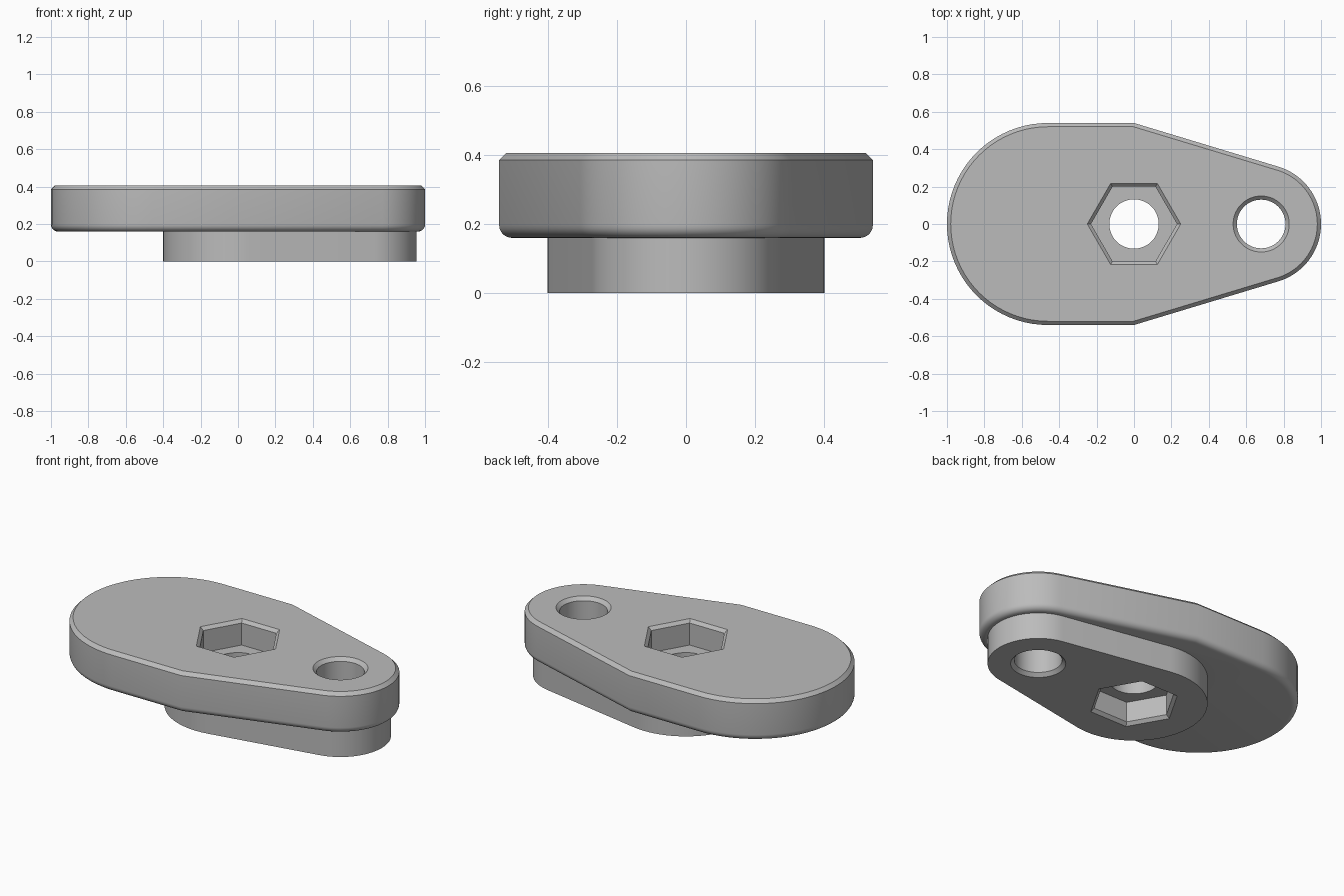
import bpy, bmesh
from math import sin, cos, pi, asin, atan2, hypot, radians

if "Cube" in bpy.data.objects:
    bpy.data.objects.remove(bpy.data.objects["Cube"])

TOP, STEP = 0.405, 0.16
PIN_X = 0.68
SEG = 40

grey = bpy.data.materials.new("plain grey")
grey.use_nodes = True
colour = (0.5, 0.5, 0.5, 1)
grey.diffuse_color = colour
grey.node_tree.nodes["Principled BSDF"].inputs["Base Color"].default_value = colour


def loft(name, rings):
    """Closed solid through stacked loops, each given as (points, z)."""
    bm = bmesh.new()
    loops = [[bm.verts.new((x, y, z)) for x, y in pts] for pts, z in rings]
    n = len(loops[0])
    for low, high in zip(loops, loops[1:]):
        for i in range(n):
            j = (i + 1) % n
            bm.faces.new((low[i], low[j], high[j], high[i]))
    bm.faces.new(loops[0][::-1])
    bm.faces.new(loops[-1])
    bmesh.ops.recalc_face_normals(bm, faces=bm.faces)
    mesh = bpy.data.meshes.new(name)
    bm.to_mesh(mesh)
    bm.free()
    mesh.materials.append(grey)
    obj = bpy.data.objects.new(name, mesh)
    bpy.context.collection.objects.link(obj)
    return obj


def arc(cx, r, start, end, n=SEG):
    steps = [start + (end - start) * i / n for i in range(n + 1)]
    return [(cx + r * cos(a), r * sin(a)) for a in steps]


def polygon(cx, r, n):
    return arc(cx, r, 0, 2 * pi, n)[:-1]


def plate_outline(inset):
    """Wide round end, straight flanks, then a taper to the small round end."""
    wide, small = 0.54, 0.32
    phi = asin(small / hypot(wide, PIN_X)) + atan2(PIN_X, wide)
    w, s = wide - inset, small - inset
    corner = PIN_X + (s - w * sin(phi)) / cos(phi)
    return (arc(PIN_X, s, -phi, phi) + [(corner, w)]
            + arc(wide - 1, w, pi / 2, 3 * pi / 2) + [(corner, -w)])


def boss_outline():
    big, small = 0.4, 0.275
    phi = pi / 2 - asin((big - small) / PIN_X)
    return arc(PIN_X, small, -phi, phi) + arc(0, big, phi, 2 * pi - phi)


def combine(target, tool, operation):
    mod = target.modifiers.new(operation, 'BOOLEAN')
    mod.operation, mod.solver, mod.object = operation, 'EXACT', tool
    bpy.context.view_layer.objects.active = target
    bpy.ops.object.modifier_apply(modifier=mod.name)
    bpy.data.objects.remove(tool)


# Cover plate: rounded lower rim, chamfered upper rim
R = 0.037
rim = [(R * (1 - sin(a)), STEP + R * (1 - cos(a)))
       for a in (pi / 2 * i / 6 for i in range(7))]
rim += [(0, TOP - 0.02), (0.02, TOP)]
body = loft("lever_body", [(plate_outline(d), z) for d, z in rim])

# Lower boss
combine(body, loft("boss", [(boss_outline(), 0), (boss_outline(), 0.25)]), 'UNION')


# Hexagonal pockets with chamfered mouths, above and below
def hex_pocket(floor, mouth, out):
    rings = [(0.23, floor), (0.23, mouth - 0.018 * out),
             (0.25, mouth), (0.272, mouth + 0.02 * out)]
    return loft("pocket", [(polygon(0, r, 6), z) for r, z in rings])


combine(body, hex_pocket(0.255, TOP, 1), 'DIFFERENCE')
combine(body, hex_pocket(0.14, 0, -1), 'DIFFERENCE')

# Central bore between the pockets
combine(body, loft("bore", [(polygon(0, 0.132, 64), z) for z in (0.08, 0.32)]), 'DIFFERENCE')

# Pin hole, chamfered at both ends
pin = [(0.17, -0.02), (0.13, 0.02), (0.13, TOP - 0.02), (0.17, TOP + 0.02)]
combine(body, loft("pin_hole", [(polygon(PIN_X, r, 64), z) for r, z in pin]), 'DIFFERENCE')

# Smooth curves, crisp edges
body.select_set(True)
bpy.context.view_layer.objects.active = body
bpy.ops.object.shade_smooth_by_angle(angle=radians(25))
